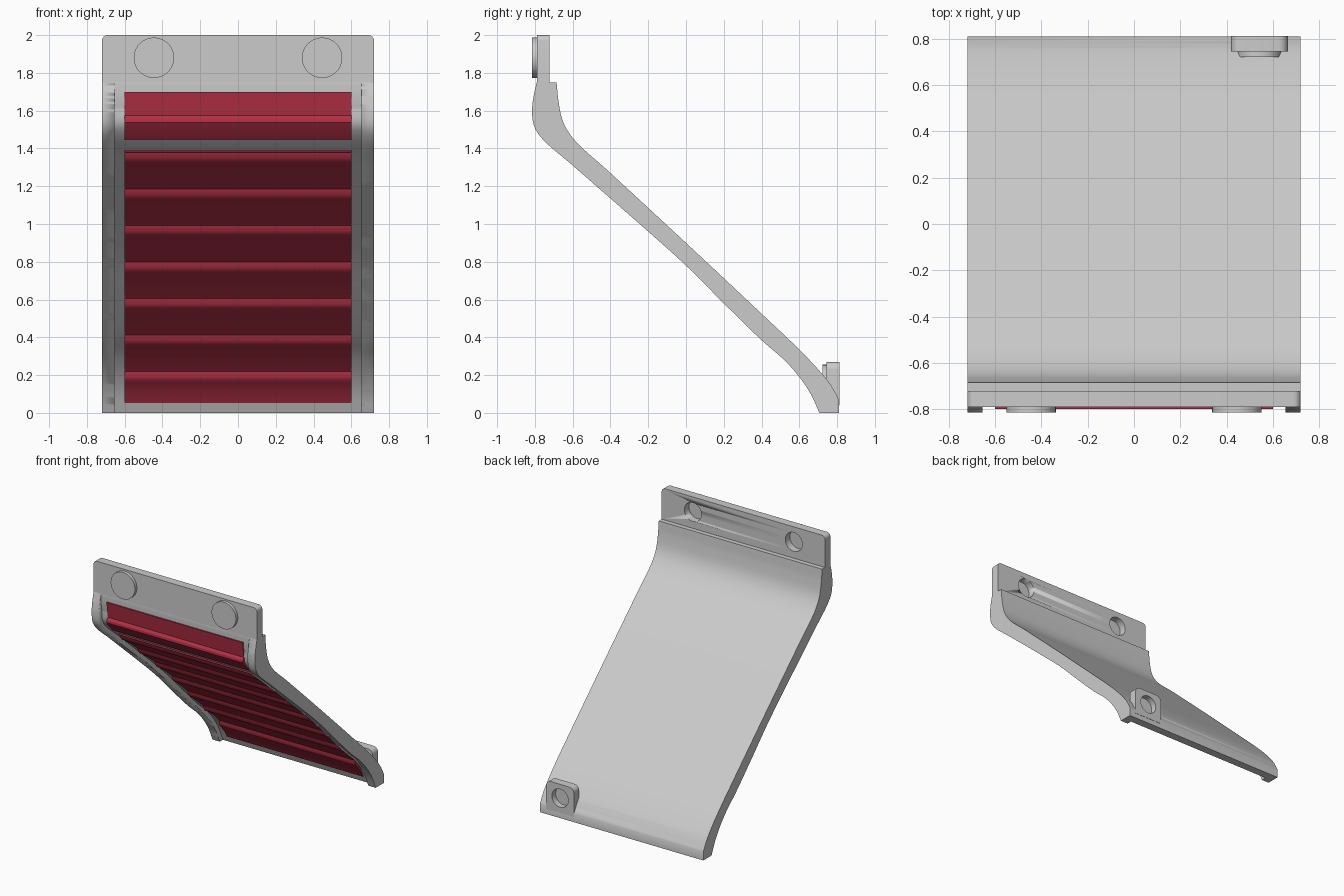
import bpy, bmesh, math
from mathutils import Vector

if "Cube" in bpy.data.objects:
    bpy.data.objects.remove(bpy.data.objects["Cube"])

FRONT = [(-0.79, 1.75), (-0.808, 1.67), (-0.815, 1.59), (-0.803, 1.515), (-0.76, 1.45), (-0.6, 1.31),
         (-0.2, 0.96), (0, 0.78), (0.2, 0.58), (0.4, 0.385), (0.52, 0.28), (0.6, 0.19), (0.66, 0.1),
         (0.706, 0), (0.74, -0.08)]
BACK = [(-0.685, 1.75), (-0.675, 1.65), (-0.65, 1.54), (-0.595, 1.45), (-0.4, 1.27), (0, 0.9),
        (0.4, 0.525), (0.6, 0.335), (0.7, 0.23), (0.765, 0.15), (0.81, 0.07)]


def spline(pts, n=8):
    """Smooth curve through (y, z) points."""
    p = [Vector(q) for q in pts]
    p = [2 * p[0] - p[1]] + p + [2 * p[-1] - p[-2]]
    out = []
    for i in range(1, len(p) - 2):
        a, b, c, d = p[i - 1:i + 3]
        la, lb, lc = (b - a).length ** .5, (c - b).length ** .5, (d - c).length ** .5
        m1 = lb * ((b - a) / la - (c - a) / (la + lb) + (c - b) / lb) if la else c - b
        m2 = lb * ((c - b) / lb - (d - b) / (lb + lc) + (d - c) / lc) if lc else c - b
        for k in range(n):
            t = k / n
            out.append((2*t**3 - 3*t*t + 1) * b + (t**3 - 2*t*t + t) * m1
                       + (3*t*t - 2*t**3) * c + (t**3 - t*t) * m2)
    return out + [p[-2]]


def offset(curve, dist):
    """Shift a curve toward the back by dist(z)."""
    out = []
    for i, p in enumerate(curve):
        t = (curve[min(i + 1, len(curve) - 1)] - curve[max(i - 1, 0)]).normalized()
        out.append(p + Vector((-t.y, t.x)) * dist(p.y))
    return out


def prism(name, verts, vec, smooth=True):
    """Extrude a planar outline along a vector."""
    bm = bmesh.new()
    f = bm.faces.new([bm.verts.new(v) for v in verts])
    r = bmesh.ops.extrude_face_region(bm, geom=[f])
    bmesh.ops.translate(bm, vec=vec, verts=[v for v in r['geom'] if isinstance(v, bmesh.types.BMVert)])
    bmesh.ops.recalc_face_normals(bm, faces=bm.faces)
    me = bpy.data.meshes.new(name)
    bm.to_mesh(me)
    bm.free()
    ob = bpy.data.objects.new(name, me)
    bpy.context.collection.objects.link(ob)
    if smooth:
        bpy.context.view_layer.objects.active = ob
        bpy.ops.object.select_all(action='DESELECT')
        ob.select_set(True)
        bpy.ops.object.shade_smooth_by_angle(angle=math.radians(30))
    return ob


def across(name, outline, w):
    return prism(name, [(-w, p[0], p[1]) for p in outline], (2 * w, 0, 0))


def disc(name, x, z, r, y0, y1):
    ring = [(x + r * math.cos(k * math.tau / 40), y0, z + r * math.sin(k * math.tau / 40)) for k in range(40)]
    return prism(name, ring, (0, y1 - y0, 0))


def round_top(name, x0, x1, z0, z1, r, y0, y1):
    """Plate with rounded top corners."""
    pts = [(x0, y0, z0), (x1, y0, z0)]
    for cx, a0 in ((x1 - r, 0), (x0 + r, 90)):
        for k in range(7):
            a = math.radians(a0 + k * 15)
            pts.append((cx + r * math.cos(a), y0, z1 - r + r * math.sin(a)))
    return prism(name, pts, (0, y1 - y0, 0))


def cut(ob, cutter):
    m = ob.modifiers.new('cut', 'BOOLEAN')
    m.operation, m.solver, m.object = 'DIFFERENCE', 'EXACT', cutter
    cutter.hide_render = True
    cutter.hide_set(True)


# Curved panel with the front recess that leaves the side rails
front = spline(FRONT)
face = [p for p in front if p.y >= -1e-6]
body = across('panel', face + [Vector((0.81, 0))] + spline(BACK)[::-1], 0.72)


def depth(z):
    return 0.036 * min(1, max(0, (1.745 - z) / 0.13))


floor = offset(front, depth)
outer = offset(front, lambda z: -0.09)
recess = across('recess_cutter', floor + outer[::-1], 0.655)
cut(body, recess)

# Mounting flange with front discs and blind holes behind
flange = round_top('mounting_flange', -0.72, 0.72, 1.75, 2.0, 0.03, -0.79, -0.722)
for side, x in (('left', -0.445), ('right', 0.445)):
    disc('disc_' + side, x, 1.88, 0.107, -0.815, -0.789)
    cut(flange, disc('hole_cutter_' + side, x, 1.88, 0.075, -0.78, -0.6))

# Rear lug with boss and hole
lug = round_top('rear_lug', 0.42, 0.665, 0.04, 0.27, 0.04, 0.745, 0.812)
disc('lug_boss', 0.542, 0.16, 0.095, 0.722, 0.75)
lug_cutter = disc('lug_hole_cutter', 0.542, 0.16, 0.072, 0.765, 0.95)
cut(lug, lug_cutter)
cut(body, lug_cutter)

# Red louvred lining in the recess
red = bpy.data.materials.new('red')
red.diffuse_color = (0.45, 0.03, 0.06, 1)
red.use_nodes = True
red.node_tree.nodes["Principled BSDF"].inputs["Base Color"].default_value = red.diffuse_color


def at(z):
    """Recess floor point and outward normal at height z."""
    for a, b in zip(floor, floor[1:]):
        if a.y >= z >= b.y:
            t = (b - a).normalized()
            return a.lerp(b, (a.y - z) / (a.y - b.y)), Vector((t.y, -t.x))


ridges = [1.555 - 0.1935 * i for i in range(8)]


def lining(name, top, bottom):
    levels = {top: 0.01, bottom: 0.006}
    for i, r in enumerate(ridges):
        for dz, h in ((0.02, 0.004), (0.004, 0.02), (-0.012, 0.025), (-0.03, 0.019), (-0.1, 0.01)):
            if bottom < r + dz < top:
                levels[r + dz] = h
    zs = sorted(levels, reverse=True)
    fr, bk = [], []
    for z in zs:
        p, n = at(z)
        fr.append(p + n * levels[z])
        bk.append(p - n * 0.01)
    ob = across(name, fr + bk[::-1], 0.6)
    ob.data.materials.append(red)


lining('upper_lining', 1.70, 1.45)
lining('lower_lining', 1.39, 0.055)
